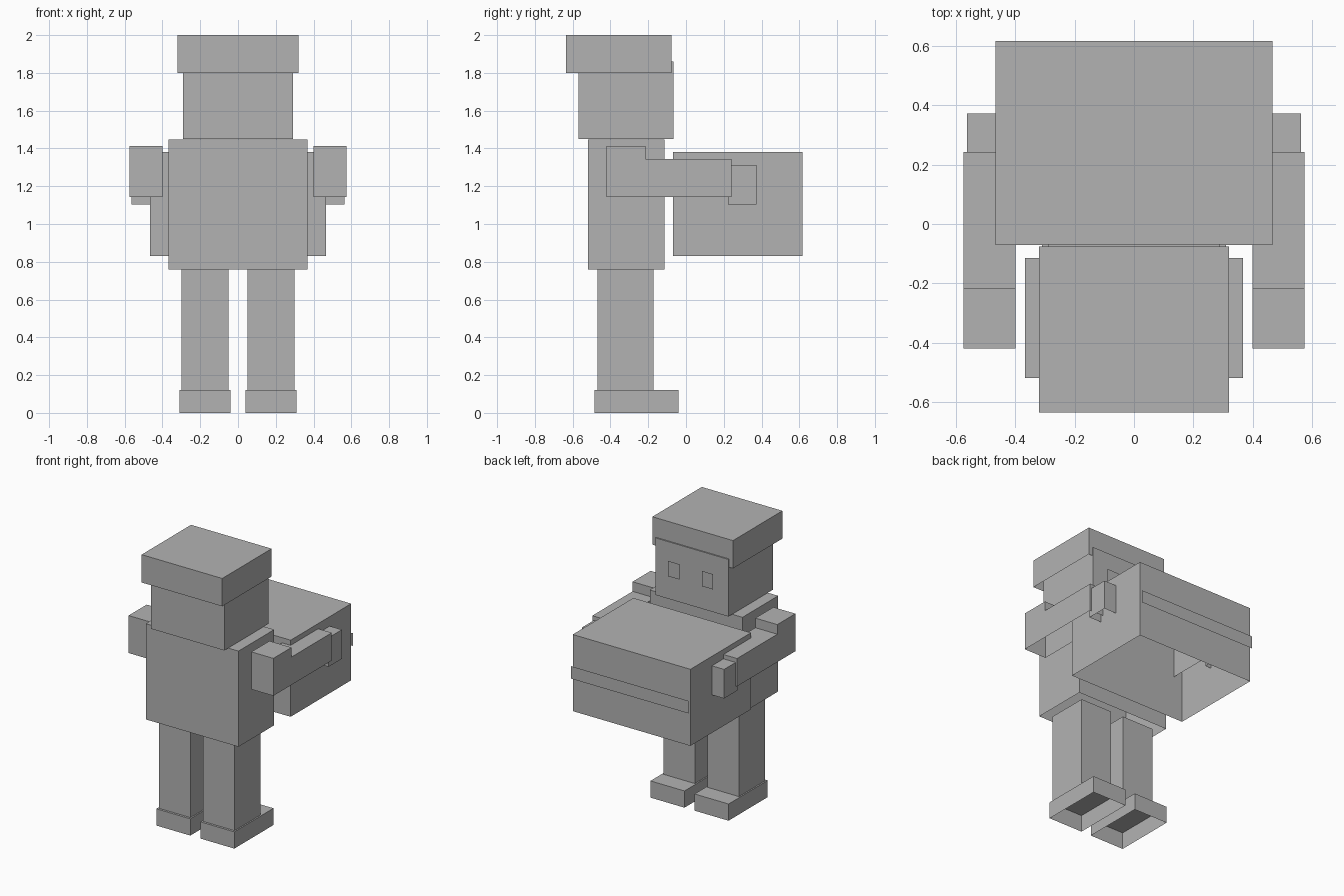
import bpy

if "Cube" in bpy.data.objects:
    bpy.data.objects.remove(bpy.data.objects["Cube"])

grey = bpy.data.materials.new("plain_grey")
grey.diffuse_color = (0.45, 0.45, 0.45, 1)
grey.use_nodes = True
grey.node_tree.nodes["Principled BSDF"].inputs["Base Color"].default_value = grey.diffuse_color


def add_mesh(name, verts, faces):
    mesh = bpy.data.meshes.new(name)
    mesh.from_pydata(verts, [], faces)
    mesh.materials.append(grey)
    obj = bpy.data.objects.new(name, mesh)
    bpy.context.collection.objects.link(obj)
    return obj


def extrude_x(name, x0, x1, profile, open_edge=0):
    """Extrude a counter-clockwise (y, z) profile along x; open_edge has no face."""
    n = len(profile)
    verts = [(x, y, z) for x in (x0, x1) for y, z in profile]
    faces = [tuple(reversed(range(n))), tuple(range(n, 2 * n))]
    for i in range(n):
        if i != open_edge:
            j = (i + 1) % n
            faces.append((i, j, j + n, i + n))
    return add_mesh(name, verts, faces)


def shell(name, x, y, z):
    """Box that is open underneath."""
    return extrude_x(name, *x, [(y[0], z[0]), (y[1], z[0]), (y[1], z[1]), (y[0], z[1])])


def plate(name, x, y, z):
    """Flat decoration facing +y."""
    return add_mesh(name, [(x[1], y, z[0]), (x[0], y, z[0]), (x[0], y, z[1]), (x[1], y, z[1])],
                    [(0, 1, 2, 3)])


# Cap, head and body
shell("cap", (-0.32, 0.32), (-0.636, -0.076), (1.80, 2.0))
shell("head", (-0.29, 0.29), (-0.57, -0.067), (1.45, 1.86))
shell("torso", (-0.368, 0.368), (-0.52, -0.115), (0.76, 1.447))

# Carried box with its stripe
shell("carried_box", (-0.467, 0.467), (-0.07, 0.617), (0.83, 1.38))
plate("box_stripe", (-0.467, 0.467), 0.636, (1.07, 1.16))

# Bent sleeve profile: raised shoulder and level forearm
SLEEVE = [(-0.42, 1.143), (0.242, 1.143), (0.242, 1.343), (-0.215, 1.343),
          (-0.215, 1.412), (-0.42, 1.412)]

# Paired parts
for side, s in (("left", -1), ("right", 1)):
    def span(a, b):
        return tuple(sorted((s * a, s * b)))

    extrude_x(side + "_sleeve", *span(0.40, 0.575), SLEEVE)
    shell(side + "_hand", span(0.42, 0.564), (0.222, 0.373), (1.103, 1.312))
    shell(side + "_leg", span(0.05, 0.30), (-0.468, -0.172), (0.12, 0.76))
    shell(side + "_shoe", span(0.04, 0.31), (-0.484, -0.04), (0.0, 0.12))
    plate(side + "_eye", span(0.09, 0.18), -0.052, (1.62, 1.73))
